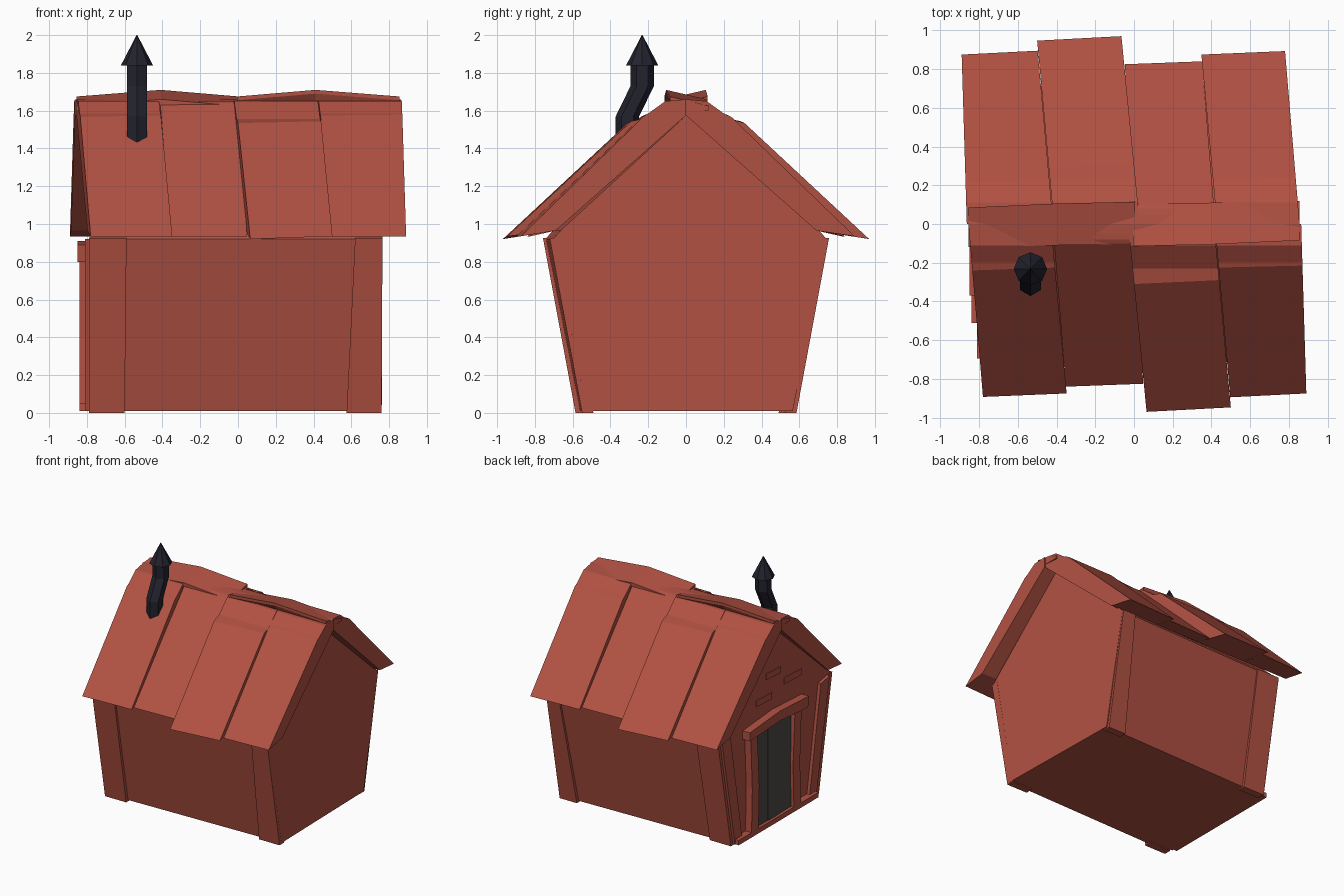
import bpy, bmesh, math

if "Cube" in bpy.data.objects:
    bpy.data.objects.remove(bpy.data.objects["Cube"])


def material(name, rgb):
    m = bpy.data.materials.new(name)
    m.diffuse_color = (*rgb, 1)
    m.use_nodes = True
    m.node_tree.nodes["Principled BSDF"].inputs["Base Color"].default_value = m.diffuse_color
    return m


RED = material("brick red", (0.44, 0.082, 0.055))
METAL = material("dark metal", (0.016, 0.016, 0.027))
DOOR = material("charcoal wood", (0.07, 0.067, 0.06))


def loft(name, rings, mat, spin=False):
    """Closed solid through rings of equal point count; spin turns it 180 degrees about z."""
    bm = bmesh.new()
    s = -1 if spin else 1
    vs = [[bm.verts.new((s * x, s * y, z)) for x, y, z in r] for r in rings]
    n = len(vs[0])
    for a, b in zip(vs, vs[1:]):
        for i in range(n):
            j = (i + 1) % n
            bm.faces.new((a[i], a[j], b[j], b[i]))
    bm.faces.new(vs[0])
    bm.faces.new(vs[-1])
    bmesh.ops.recalc_face_normals(bm, faces=bm.faces)
    me = bpy.data.meshes.new(name)
    bm.to_mesh(me)
    bm.free()
    me.materials.append(mat)
    ob = bpy.data.objects.new(name, me)
    bpy.context.collection.objects.link(ob)
    return ob


def prism(name, section, x0, x1, mat=RED):
    """Extrude a (y, z) section along x."""
    return loft(name, [[(x, y, z) for y, z in section] for x in (x0, x1)], mat)


# House body, slightly skewed: the two ends lean to opposite sides
def body_ring(x, skew, slant):
    half = [(0.545, 0.01), (0.725, 0.92), (0.685, 0.965)]
    pts = half + [(0, 1.575)] + [(-y, z) for y, z in reversed(half)]
    return [(x - slant * y, y + (skew if z < 1.5 else 0), z) for y, z in pts]


loft("house_body", [body_ring(-0.785, -0.02, 0), body_ring(0.75, 0.02, 0.02)], RED)

# Corner posts on the long walls, leaning outwards with them
for side in (-1, 1):
    for end, b, t in (("left", (-0.79, -0.6), (-0.79, -0.59)),
                      ("right", (0.575, 0.76), (0.62, 0.765))):
        out = 0 if (side < 0) == (end == "left") else -0.035
        rings = []
        for (x0, x1), yo, z in ((b, 0.585, 0.0), (t, 0.757, 0.925)):
            if side > 0 and end == "right":
                x1 -= 0.03
            yo += out
            rings.append([(x0, side * yo, z), (x1, side * yo, z),
                          (x1, side * (yo - 0.06), z), (x0, side * (yo - 0.06), z)])
        loft("corner_post_" + end, rings, RED)

# Roof panels: (x, y) of eave and of upper edge, at left and right side
panels = [
    ((-0.78, -0.893), (-0.835, -0.24), (-0.348, -0.875), (-0.408, -0.225)),
    ((-0.352, -0.84), (-0.412, -0.10), (0.048, -0.825), (0.0, -0.10)),
    ((0.065, -0.97), (0.0, -0.31), (0.50, -0.947), (0.44, -0.29)),
    ((0.497, -0.895), (0.437, -0.225), (0.89, -0.875), (0.87, -0.215)),
]


def panel_section(eave, top):
    (xb, yb), (xt, yt) = eave, top
    zb = 0.92 if yb < -0.96 else 0.935
    step = (-0.2, 1.585) if yt > -0.26 else (-0.23, 1.557)
    pts = [(yb, zb), (-0.69, 0.965), (0, 1.575), (0, 1.66),
           (-0.11, 1.65), step, (yt, 1.68 + 0.47 * yt)]
    if yt > -0.15:
        pts[4:] = [(-0.05, 1.655), (-0.08, 1.65), (yt, 1.64)]
    return [(xt + (xb - xt) * (y - yt) / (yb - yt), y, z) for y, z in pts]


for i, (b0, t0, b1, t1) in enumerate(panels):
    for spin in (False, True):
        loft("roof_panel_%d" % (i + 1),
             [panel_section(b0, t0), panel_section(b1, t1)], RED, spin)

# Ridge boards, each half tilted to the opposite side
for spin in (False, True):
    rings = []
    for x, lo, hi, dz in ((-0.855, -0.12, 0.085, 0.0), (-0.41, -0.11, 0.105, 0.035),
                          (0.005, -0.105, 0.115, 0.0)):
        rings.append([(x, lo, 1.625 + dz), (x, hi, 1.675 + dz), (x, hi, 1.655 + dz),
                      (x, 0.06, 1.60), (x, lo, 1.60)])
    loft("ridge_board", rings, RED, spin)

# Door: planks
for i in range(3):
    y = -0.19 + 0.153 * i
    prism("door_plank", [(y, 0.05), (y + 0.152, 0.05), (y + 0.152, 0.83), (y, 0.83)],
          -0.815 - 0.004 * (i % 2), -0.78, DOOR)

# Door frame, sill, lintel and edge boards
for s in (-1, 1):
    i = 0.265 if s > 0 else 0.19
    prism("door_post", [(s * i, 0.05), (s * (i + 0.09), 0.05), (s * (i + 0.08), 0.4),
                        (s * (i + 0.1), 0.83), (s * (i + 0.015), 0.83), (s * (i - 0.01), 0.4)],
          -0.84, -0.78)
    prism("edge_board", [(s * 0.43, 0.01), (s * 0.525, 0.01),
                         (s * 0.695, 0.92), (s * 0.58, 0.90)], -0.81, -0.78)
prism("door_sill", [(-0.51, 0.01), (0.52, 0.01), (0.52, 0.05), (-0.51, 0.05)], -0.84, -0.78)
prism("door_lintel", [(-0.36, 0.80), (0, 0.83), (0.39, 0.81),
                      (0.39, 0.88), (0, 0.91), (-0.37, 0.89)], -0.85, -0.78)

# Raised planks in the gable above the door
for y, z, w in ((-0.25, 1.05, 0.22), (0.12, 1.0, 0.2), (0.0, 1.17, 0.18)):
    prism("gable_plank", [(y - w / 2, z), (y + w / 2, z + 0.01),
                          (y + w / 2, z + 0.06), (y - w / 2, z + 0.05)], -0.791, -0.78)


# Bent chimney pipe and conical hat
def ring(y, z, r, n):
    return [(-0.535 + r * math.sin(2 * math.pi * k / n),
             y - r * math.cos(2 * math.pi * k / n), z) for k in range(n)]


loft("chimney_pipe", [ring(y, z, 0.062, 6) for y, z in
                      ((-0.31, 1.42), (-0.31, 1.57), (-0.232, 1.73), (-0.232, 1.85))], METAL)
loft("chimney_hat", [ring(-0.232, 1.838, 0.086, 8), ring(-0.232, 2.0, 0.002, 8)], METAL)
